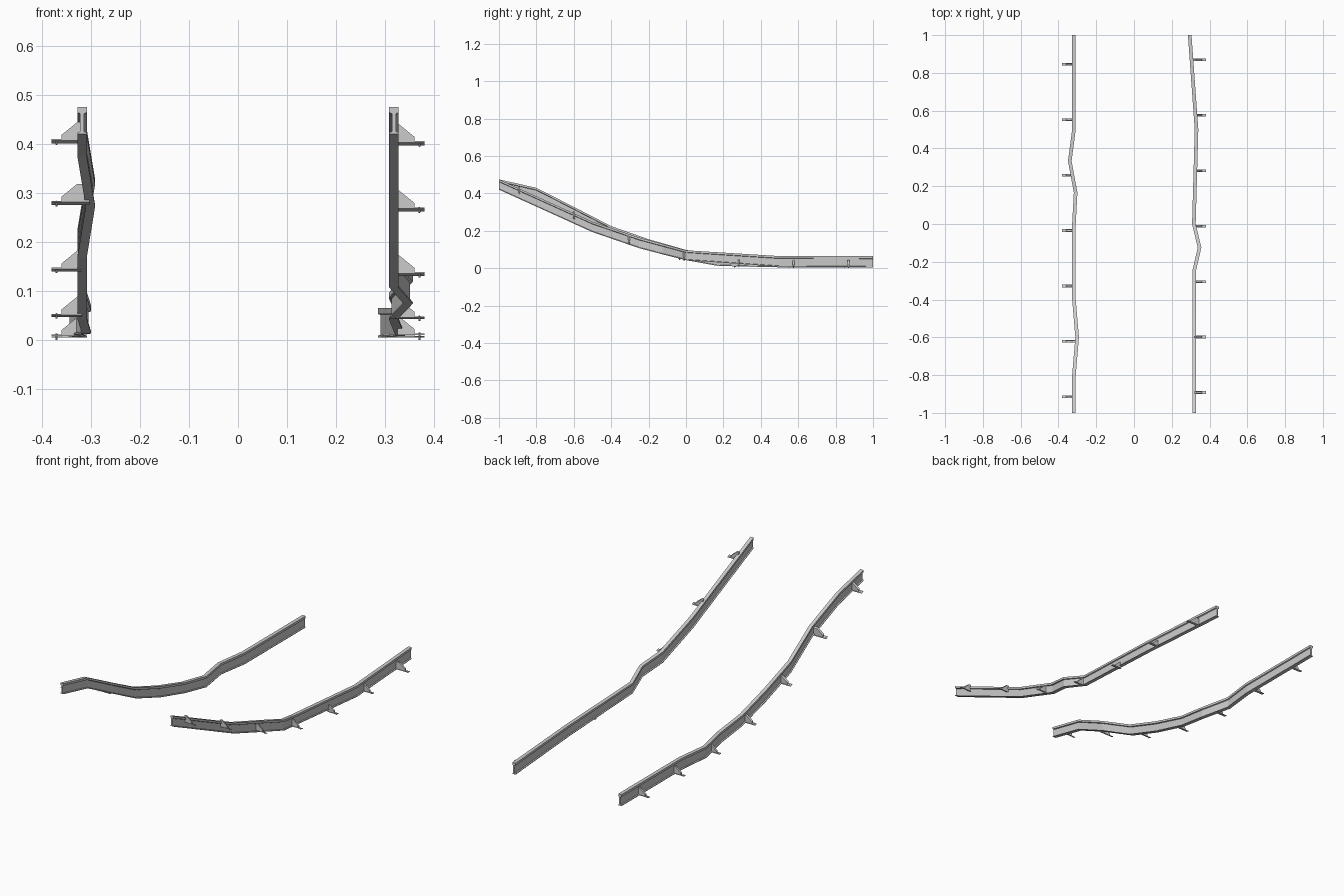
import bpy, bmesh, math
from mathutils import Matrix

if "Cube" in bpy.data.objects:
    bpy.data.objects.remove(bpy.data.objects["Cube"])

# rail paths: x, y, bottom z, height
LEFT = [(-.318, -1, .42, .055), (-.318, -.8, .374, .056), (-.301, -.6, .272, .056),
        (-.318, -.4, .168, .057), (-.318, -.2, .098, .057), (-.318, 0, .043, .055),
        (-.309, .167, .013, .057), (-.34, .333, .008, .058), (-.318, .5, .005, .06),
        (-.318, 1, .005, .06)]
RIGHT = [(.318, -1, .42, .055), (.318, -.5, .193, .056), (.318, -.25, .107, .057),
         (.347, -.125, .074, .056), (.317, 0, .043, .053), (.331, .5, .008, .057),
         (.295, 1, .005, .06)]
# half of the rail section: x offset, fraction of height (foot, web, head)
HALF = [(.0095, 0), (.0095, .06), (.004, .09), (.004, .76), (.0095, .8), (.0095, 1)]
SECTION = HALF + [(-x, z) for x, z in reversed(HALF)]


def finish(name, bm):
    bmesh.ops.recalc_face_normals(bm, faces=bm.faces)
    me = bpy.data.meshes.new(name)
    bm.to_mesh(me)
    bm.free()
    ob = bpy.data.objects.new(name, me)
    bpy.context.collection.objects.link(ob)
    return ob


def sweep(name, path):
    bm = bmesh.new()
    rings = [[bm.verts.new((x + sx, y, z + sz * h)) for sx, sz in SECTION]
             for x, y, z, h in path]
    n = len(SECTION)
    for a, b in zip(rings, rings[1:]):
        for i in range(n):
            j = (i + 1) % n
            bm.faces.new((a[i], a[j], b[j], b[i]))
    bm.faces.new(rings[0])
    bm.faces.new(rings[-1])
    return finish(name, bm)


def prism(bm, outline, width):
    a, b = ([bm.verts.new((x, s * width / 2, z)) for x, z in outline] for s in (-1, 1))
    n = len(outline)
    for i in range(n):
        j = (i + 1) % n
        bm.faces.new((a[i], a[j], b[j], b[i]))
    bm.faces.new(a)
    bm.faces.new(b)


def bracket(name, side, path, y, z, slope):
    # inner end meets the rail web at this y
    for p, q in zip(path, path[1:]):
        if p[1] <= y <= q[1]:
            xr = abs(p[0] + (q[0] - p[0]) * (y - p[1]) / (q[1] - p[1]))
    bm = bmesh.new()
    # foot plate, sloped gusset, bolt
    prism(bm, [(xr, 0), (.38, 0), (.38, .0025), (xr, .0025)], .014)
    prism(bm, [(xr, .002), (.36, .002), (.36, .012), (.328, .038), (xr, .038)], .01)
    bmesh.ops.create_cone(bm, cap_ends=True, segments=8, radius1=.0022, radius2=.0022,
                          depth=.01, matrix=Matrix.Translation((.37, 0, 0)))
    for v in bm.verts:
        v.co.x *= side
        v.co.z += slope * v.co.y      # follow the gradient
    bmesh.ops.translate(bm, verts=bm.verts, vec=(0, y, z))
    finish(name, bm)


sweep("left_rail", LEFT)
sweep("right_rail", RIGHT)

SLOPES = [-.45, -.45, -.4, -.25, -.05, 0, 0]
LEFT_Z = [.404, .278, .142, .049, .008, .005, .005]
RIGHT_Z = [.4, .265, .133, .044, .01, .006, .005]
for i in range(7):
    bracket(f"left_bracket_{i + 1}", -1, LEFT, -.915 + .2935 * i, LEFT_Z[i], SLOPES[i])
    bracket(f"right_bracket_{i + 1}", 1, RIGHT, -.892 + .2935 * i, RIGHT_Z[i], SLOPES[i])
